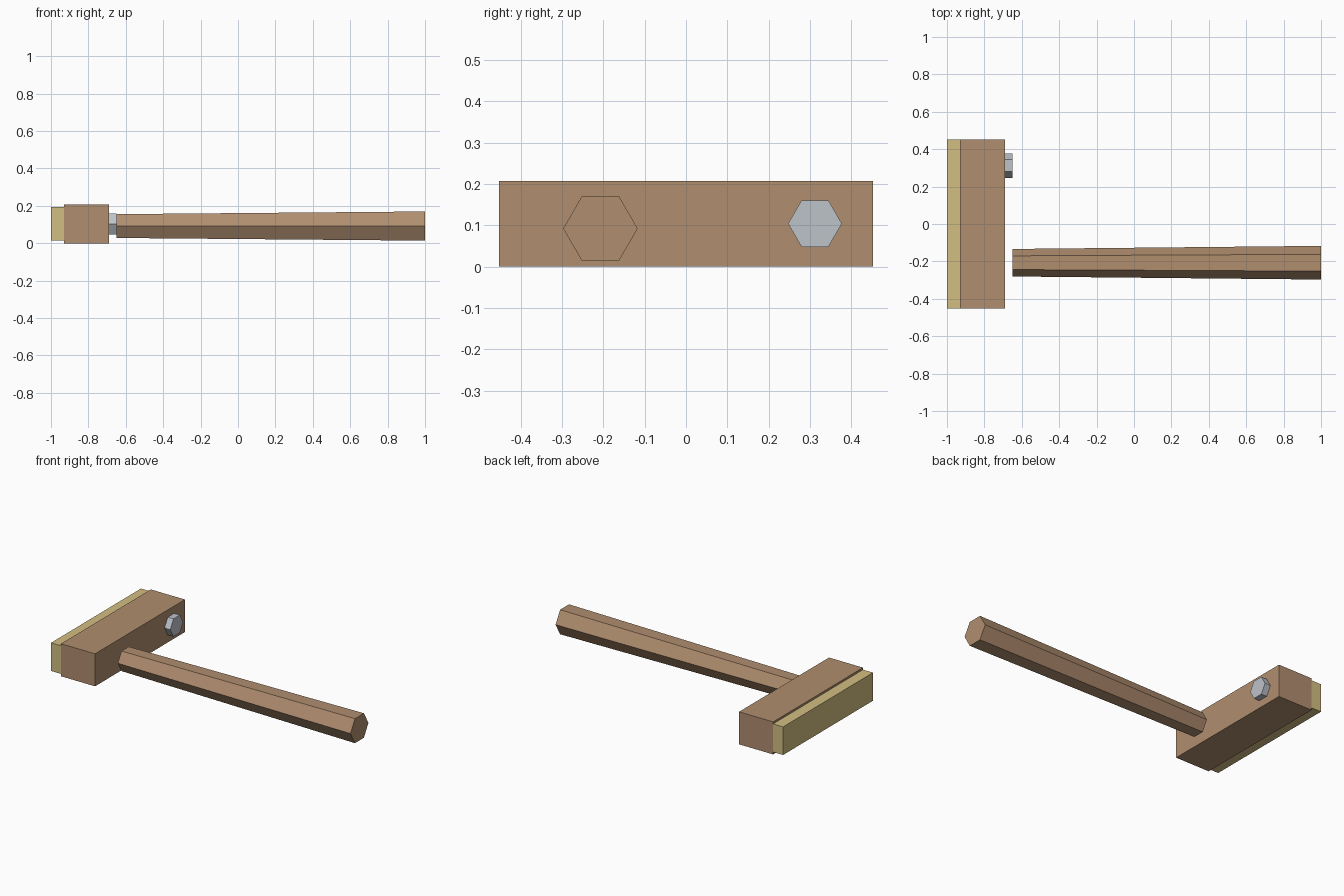
import bpy
import math

cube = bpy.data.objects.get("Cube")
if cube:
    bpy.data.objects.remove(cube, do_unlink=True)


def material(name, rgb):
    mat = bpy.data.materials.new(name)
    mat.use_nodes = True
    colour = (*rgb, 1)
    mat.diffuse_color = colour
    bsdf = next(n for n in mat.node_tree.nodes if n.type == 'BSDF_PRINCIPLED')
    bsdf.inputs["Base Color"].default_value = colour
    return mat


wood = material("brown wood", (0.434, 0.270, 0.159))
bristle = material("straw yellow", (0.645, 0.515, 0.223))
steel = material("light grey metal", (0.515, 0.546, 0.591))


def finish(name, mat):
    obj = bpy.context.object
    obj.name = obj.data.name = name
    obj.data.materials.append(mat)
    bpy.ops.object.transform_apply(location=False, rotation=True, scale=True)
    return obj


def block(name, mat, low, high):
    """Box between two opposite corners."""
    bpy.ops.mesh.primitive_cube_add(
        size=1, location=[(a + b) / 2 for a, b in zip(low, high)])
    bpy.context.object.scale = [b - a for a, b in zip(low, high)]
    return finish(name, mat)


def hex_bar(name, mat, x0, x1, r0, r1, y, z):
    """Six-sided bar along x, with corners pointing to +y and -y."""
    bpy.ops.mesh.primitive_cone_add(
        vertices=6, radius1=r0, radius2=r1, depth=x1 - x0,
        location=((x0 + x1) / 2, y, z), rotation=(0, math.pi / 2, 0))
    return finish(name, mat)


# Head: wooden block with a slightly thinner strip on its outer side
block("head_block", wood, (-0.93, -0.452, 0), (-0.69, 0.452, 0.207))
block("bristle_strip", bristle, (-1, -0.452, 0.015), (-0.93, 0.452, 0.194))

# Tapered handle, standing just clear of the head
hex_bar("handle", wood, -0.65, 1, 0.0735, 0.09, -0.207, 0.092)

# Bolt on the inner side of the head
hex_bar("bolt", steel, -0.69, -0.65, 0.065, 0.065, 0.312, 0.104)
